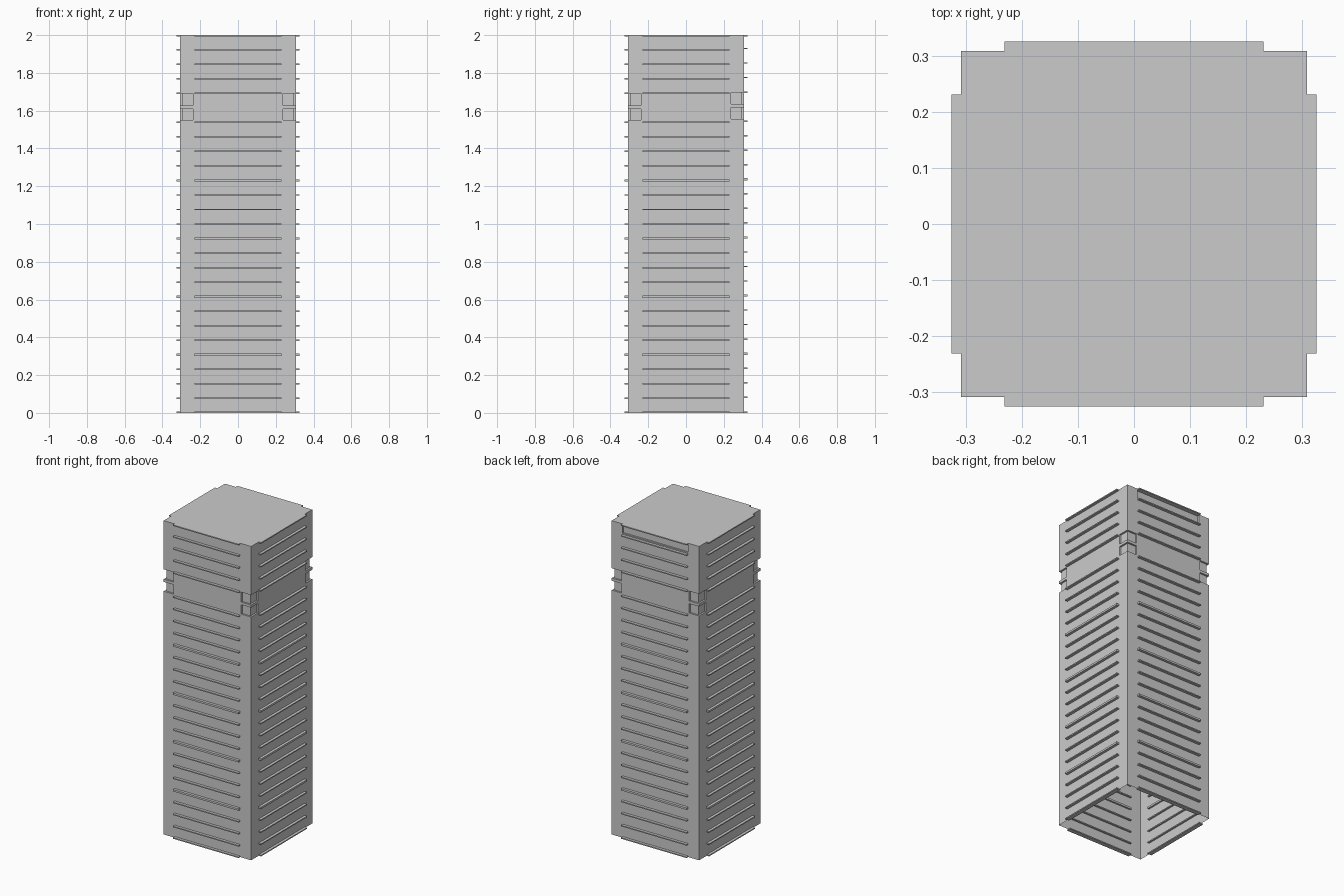
import bpy, bmesh
from mathutils import Matrix

if "Cube" in bpy.data.objects:
    bpy.data.objects.remove(bpy.data.objects["Cube"], do_unlink=True)

HALF = 0.308      # half width of the body
REACH = 0.325     # how far the ribs stand out
INNER = 0.297     # floor of the shallow recesses
RIB_HALF = 0.231  # half length of a rib
STEPS = 26        # rib spacings over the height

gray = bpy.data.materials.new("light gray")
gray.use_nodes = True
colour = (0.6, 0.6, 0.6, 1)
gray.diffuse_color = colour
gray.node_tree.nodes["Principled BSDF"].inputs["Base Color"].default_value = colour


def add_box(bm, low, high):
    size = [b - a for a, b in zip(low, high)]
    mid = [(a + b) / 2 for a, b in zip(low, high)]
    matrix = Matrix.Translation(mid) @ Matrix.Diagonal((*size, 1))
    return bmesh.ops.create_cube(bm, size=1, matrix=matrix)["verts"]


def finish(name, bm):
    mesh = bpy.data.meshes.new(name)
    bm.to_mesh(mesh)
    bm.free()
    mesh.materials.append(gray)
    obj = bpy.data.objects.new(name, mesh)
    bpy.context.collection.objects.link(obj)
    return obj


# Tower body
bm = bmesh.new()
add_box(bm, (-HALF, -HALF, 0), (HALF, HALF, 2))
body = finish("tower_body", bm)


def cut(low, high):
    bm = bmesh.new()
    add_box(bm, low, high)
    cutter = finish("recess_cutter", bm)
    cutter.hide_render = True
    mod = body.modifiers.new("recess", "BOOLEAN")
    mod.operation = "DIFFERENCE"
    mod.solver = "EXACT"
    mod.object = cutter
    bpy.context.view_layer.objects.active = body
    bpy.ops.object.modifier_apply(modifier=mod.name)
    bpy.data.objects.remove(cutter, do_unlink=True)


# Paired recesses wrapped round each corner
for sx in (-1, 1):
    for sy in (-1, 1):
        lift = 0.007 if sy > 0 else 0
        for z0, z1 in ((1.55, 1.61), (1.627, 1.69)):
            for start_x, start_y in ((INNER, 0.238), (0.238, INNER)):
                xs = sorted((sx * start_x, sx * 0.4))
                ys = sorted((sy * start_y, sy * 0.4))
                cut((xs[0], ys[0], z0 + lift), (xs[1], ys[1], z1 + lift))

# Shallow recess under the top rib at the back
cut((-RIB_HALF, INNER, 1.94), (RIB_HALF, 0.4, 1.993))

# Open underside
bm = bmesh.new()
bm.from_mesh(body.data)
under = [f for f in bm.faces if f.calc_center_median().z < 0.001]
bmesh.ops.delete(bm, geom=under, context="FACES")
bm.to_mesh(body.data)
bm.free()

# Ribs on each side, with a deeper one every fourth step and a plain band
for turn, side in enumerate(("front", "left", "back", "right")):
    bm = bmesh.new()
    spin = Matrix.Rotation(turn * 1.5707963, 4, "Z")
    for i in range(STEPS + 1):
        if i == 21:
            continue
        thick = 0.012 if i in (4, 8, 12, 16) else 0.007
        z = max(0, min(2 - thick, 2 * i / STEPS - thick / 2))
        if side == "back" and 0 < i < STEPS:
            z += 0.006
        verts = add_box(bm, (-RIB_HALF, -REACH, z), (RIB_HALF, -INNER, z + thick))
        bmesh.ops.transform(bm, matrix=spin, verts=verts)
    finish(side + "_ribs", bm)
